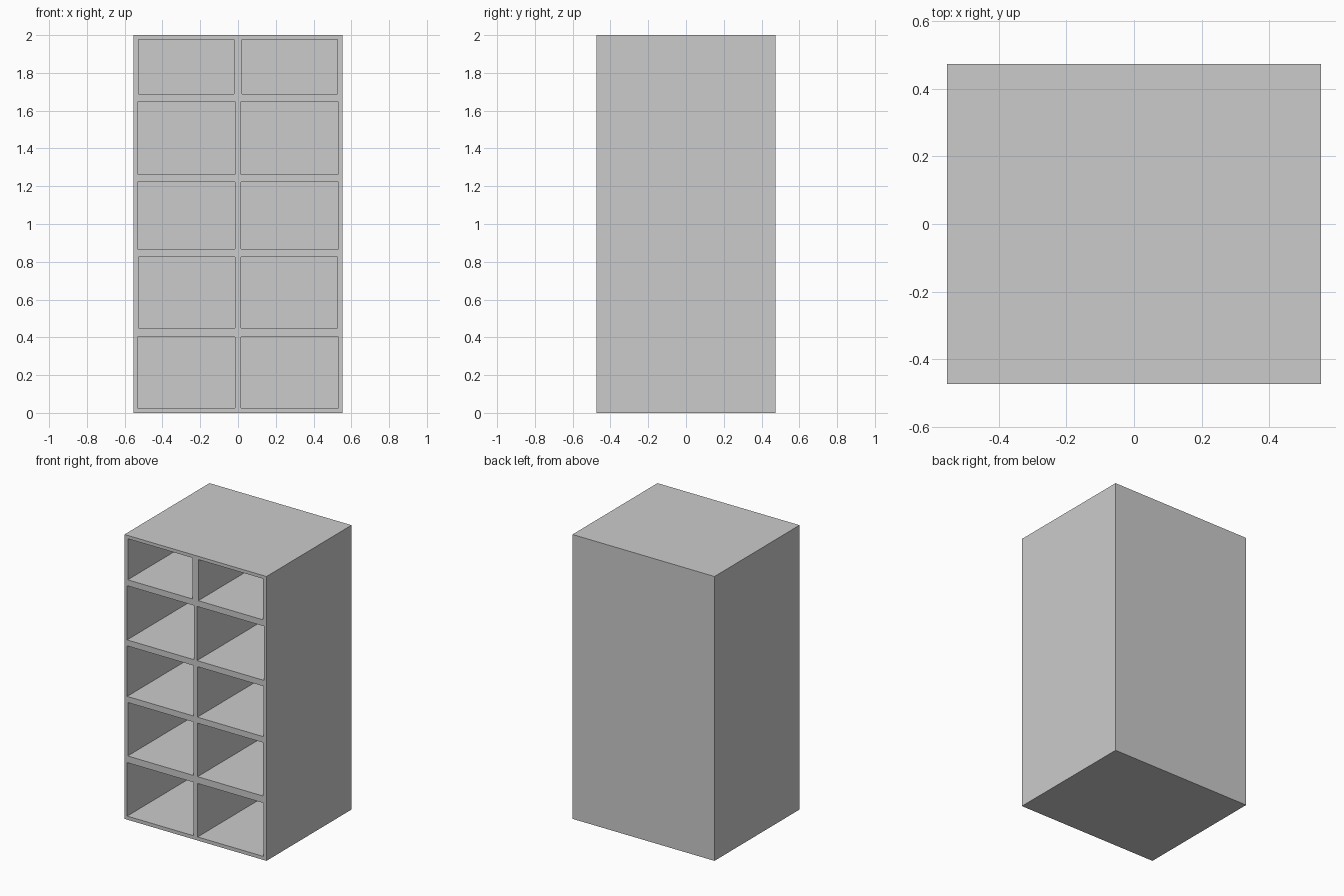
import bpy, bmesh
from mathutils import Matrix, Vector

if "Cube" in bpy.data.objects:
    bpy.data.objects.remove(bpy.data.objects["Cube"])

HALF_W, HALF_D, HEIGHT = 0.5525, 0.4725, 2.0
BACK = 0.025  # back panel thickness

# Compartment rows: (bottom z, top z, inner x, outer x), mirrored left/right
ROWS = [
    (0.025, 0.401, 0.017, 0.531),
    (0.449, 0.825, 0.017, 0.527),
    (0.867, 1.222, 0.015, 0.531),
    (1.264, 1.645, 0.012, 0.532),
    (1.688, 1.977, 0.022, 0.527),
]


def add_box(bm, lo, hi):
    lo, hi = Vector(lo), Vector(hi)
    m = Matrix.Translation((lo + hi) / 2) @ Matrix.Diagonal((*(hi - lo), 1))
    bmesh.ops.create_cube(bm, size=1, matrix=m)


def make_object(name, boxes):
    bm = bmesh.new()
    for lo, hi in boxes:
        add_box(bm, lo, hi)
    mesh = bpy.data.meshes.new(name)
    bm.to_mesh(mesh)
    bm.free()
    obj = bpy.data.objects.new(name, mesh)
    bpy.context.collection.objects.link(obj)
    return obj


# Solid outer body
cabinet = make_object("cabinet_body", [((-HALF_W, -HALF_D, 0), (HALF_W, HALF_D, HEIGHT))])

# Ten open compartments, cut from the front almost to the back
front, back = -HALF_D - 0.1, HALF_D - BACK
holes = []
for z0, z1, x0, x1 in ROWS:
    holes.append(((x0, front, z0), (x1, back, z1)))
    holes.append(((-x1, front, z0), (-x0, back, z1)))
cutter = make_object("compartment_cutter", holes)
cutter.hide_render = True

cut = cabinet.modifiers.new("compartments", 'BOOLEAN')
cut.operation = 'DIFFERENCE'
cut.solver = 'EXACT'
cut.object = cutter
bpy.context.view_layer.objects.active = cabinet
bpy.ops.object.modifier_apply(modifier=cut.name)
bpy.data.objects.remove(cutter)
